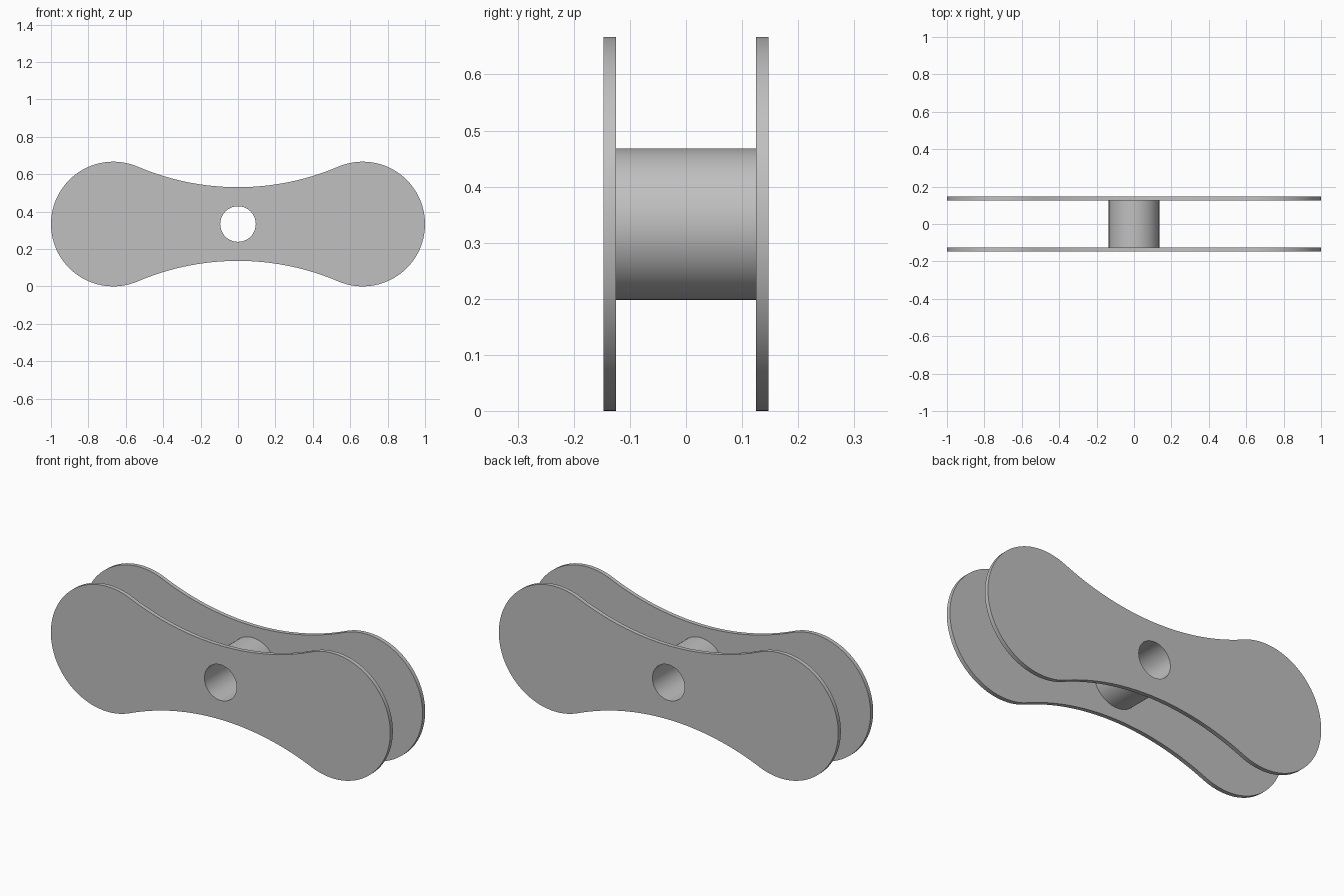
import bpy, bmesh
from math import pi, cos, sin, atan2, radians

if "Cube" in bpy.data.objects:
    bpy.data.objects.remove(bpy.data.objects["Cube"], do_unlink=True)

LOBE_R = 1 / 3          # rounded end radius
LOBE_X = 1 - LOBE_R     # rounded end centre
WAIST = 0.197           # half height in the middle
MID_Z = LOBE_R
BORE_R, HUB_R = 0.095, 0.135
INNER_Y, OUTER_Y = 0.125, 0.147

grey = bpy.data.materials.new("grey metal")
grey.use_nodes = True
colour = (0.53, 0.53, 0.53, 1)
grey.diffuse_color = colour
grey.node_tree.nodes["Principled BSDF"].inputs["Base Color"].default_value = colour


def arc(cx, cz, r, start, end, n):
    """Points along an arc, leaving out the last one."""
    return [(cx + r * cos(start + (end - start) * i / n),
             cz + r * sin(start + (end - start) * i / n)) for i in range(n)]


def plate_outline():
    """Two round lobes joined by tangent concave waist arcs."""
    r = (LOBE_X ** 2 + WAIST ** 2 - LOBE_R ** 2) / (2 * (LOBE_R - WAIST))
    h = r + WAIST
    t = atan2(h, -LOBE_X)        # tangent angle on the right lobe
    pts = arc(LOBE_X, 0, LOBE_R, -t, t, 64)
    pts += arc(0, h, r, t - pi, -t, 40)
    pts += arc(-LOBE_X, 0, LOBE_R, pi - t, pi + t, 64)
    pts += arc(0, -h, r, t, pi - t, 40)
    return pts


def drilled_part(name, outline, y0, y1):
    """Extrude an outline with the central bore from y0 to y1."""
    bm = bmesh.new()
    edges = []
    for loop in (outline, arc(0, 0, BORE_R, 0, 2 * pi, 64)):
        vs = [bm.verts.new((x, y0, z + MID_Z)) for x, z in loop]
        edges += [bm.edges.new((vs[i - 1], vs[i])) for i in range(len(vs))]
    bmesh.ops.triangle_fill(bm, edges=edges, use_beauty=True, normal=(0, -1, 0))
    new = bmesh.ops.extrude_face_region(bm, geom=bm.faces[:], use_keep_orig=True)
    moved = [g for g in new["geom"] if isinstance(g, bmesh.types.BMVert)]
    bmesh.ops.translate(bm, verts=moved, vec=(0, y1 - y0, 0))
    bmesh.ops.recalc_face_normals(bm, faces=bm.faces[:])
    mesh = bpy.data.meshes.new(name)
    bm.to_mesh(mesh)
    bm.free()
    mesh.materials.append(grey)
    obj = bpy.data.objects.new(name, mesh)
    bpy.context.collection.objects.link(obj)
    bpy.ops.object.select_all(action="DESELECT")
    obj.select_set(True)
    bpy.context.view_layer.objects.active = obj
    bpy.ops.object.shade_smooth_by_angle(angle=radians(30))
    return obj


# Side plates and the hollow hub between them
drilled_part("front_plate", plate_outline(), -OUTER_Y, -INNER_Y)
drilled_part("back_plate", plate_outline(), INNER_Y, OUTER_Y)
drilled_part("hub", arc(0, 0, HUB_R, 0, 2 * pi, 64), -INNER_Y, INNER_Y)
